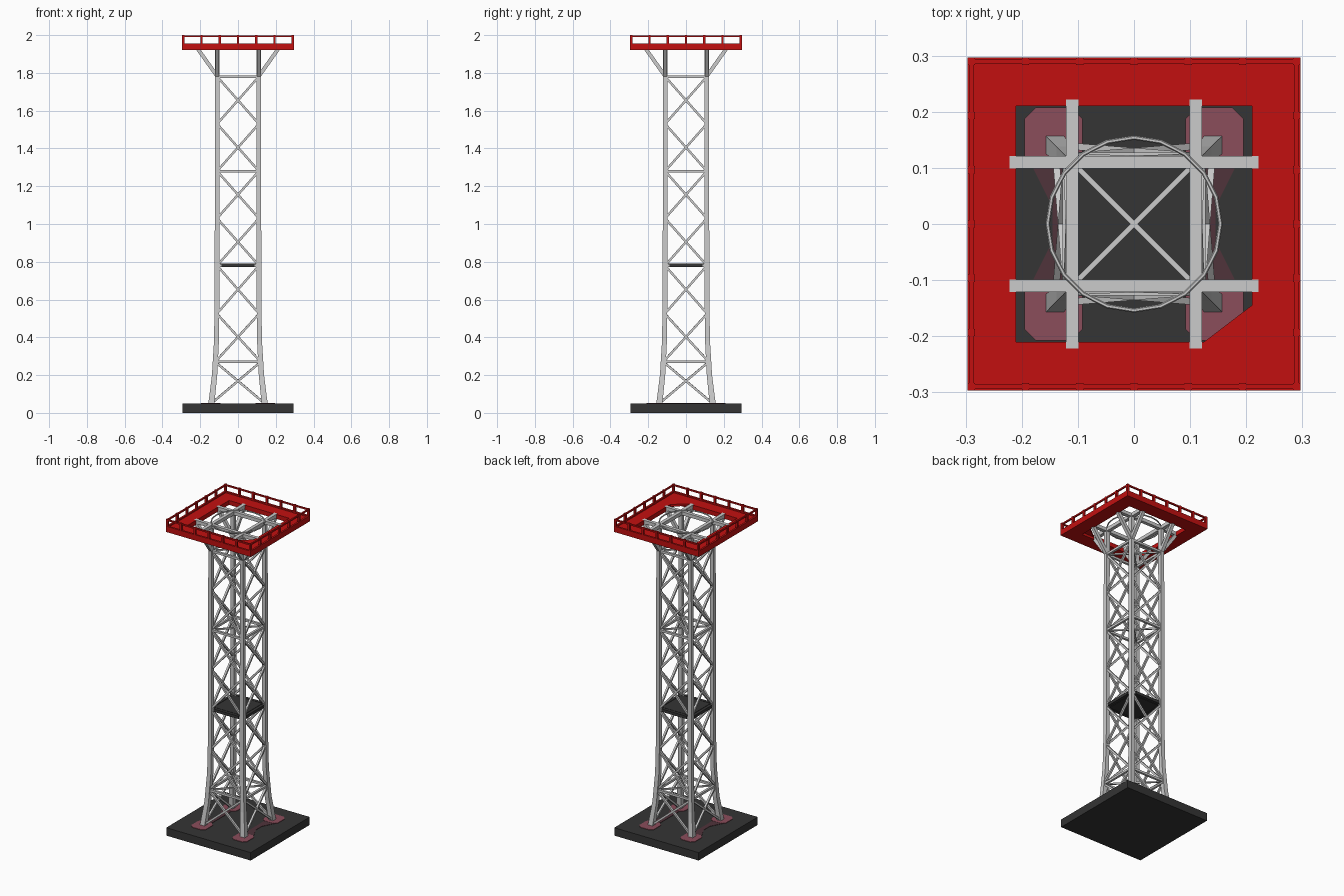
import bpy, bmesh, math
from mathutils import Vector

if "Cube" in bpy.data.objects:
    bpy.data.objects.remove(bpy.data.objects["Cube"])


def mat(name, r, g, b):
    m = bpy.data.materials.new(name)
    m.diffuse_color = (r, g, b, 1)
    m.use_nodes = True
    m.node_tree.nodes["Principled BSDF"].inputs["Base Color"].default_value = m.diffuse_color
    return m


STEEL = mat("light_steel", 0.60, 0.60, 0.60)
RED = mat("deck_red", 0.54, 0.005, 0.005)
DARK = mat("dark_concrete", 0.035, 0.035, 0.035)
PINK = mat("faded_red", 0.26, 0.075, 0.105)
MAROON = mat("dull_maroon", 0.08, 0.033, 0.043)


def finish(bm, name, material):
    bmesh.ops.recalc_face_normals(bm, faces=bm.faces)
    me = bpy.data.meshes.new(name)
    bm.to_mesh(me)
    bm.free()
    me.materials.append(material)
    ob = bpy.data.objects.new(name, me)
    bpy.context.collection.objects.link(ob)
    return ob


def skin(bm, rings):
    """Join equal rings of points into a closed solid."""
    vs = [[bm.verts.new(p) for p in r] for r in rings]
    n = len(vs[0])
    for a, b in zip(vs, vs[1:]):
        for i in range(n):
            j = (i + 1) % n
            bm.faces.new((a[i], a[j], b[j], b[i]))
    bm.faces.new(vs[0][::-1])
    bm.faces.new(vs[-1])


def prism(bm, outline, z0, z1):
    skin(bm, [[(x, y, z) for x, y in outline] for z in (z0, z1)])


def box(bm, x0, x1, y0, y1, z0, z1):
    prism(bm, [(x0, y0), (x1, y0), (x1, y1), (x0, y1)], z0, z1)


def bar(bm, a, b, w):
    """Square bar of width w between two points."""
    a, b = Vector(a), Vector(b)
    d = (b - a).normalized()
    up = Vector((0, 0, 1)) if abs(d.z) < 0.95 else Vector((0, 1, 0))
    s = d.cross(up).normalized() * w / 2
    t = s.cross(d).normalized() * w / 2
    skin(bm, [[p + s + t, p - s + t, p - s - t, p + s - t] for p in (a, b)])


def turn(k, p):
    """Rotate a point by k quarter turns about z."""
    x, y, z = p
    for _ in range(k % 4):
        x, y = -y, x
    return (x, y, z)


CORNERS = [(1, 1), (-1, 1), (-1, -1), (1, -1)]
# leg path: height, distance from centre, half width
LEG = [(0.05, 0.141, 0.016), (0.2, 0.124, 0.014), (0.38, 0.114, 0.013),
       (0.6, 0.111, 0.0125), (1.93, 0.110, 0.012)]


def leg_at(z):
    for (z0, c0, _), (z1, c1, _) in zip(LEG, LEG[1:]):
        if z <= z1:
            return c0 + (c1 - c0) * (z - z0) / (z1 - z0)
    return LEG[-1][1]


# base slab
bm = bmesh.new()
box(bm, -0.295, 0.295, -0.295, 0.295, 0, 0.05)
finish(bm, "base_slab", DARK)

# painted foot pads with cut corners, and the dull strips between them
bm = bmesh.new()
for sx, sy in CORNERS:
    x0, x1, y0, y1, c = 0.092, 0.195, 0.1, 0.208, 0.02
    prism(bm, [(sx * x, sy * y) for x, y in (
        (x0 + c, y0), (x1 - c, y0), (x1, y0 + c), (x1, y1 - c),
        (x1 - c, y1), (x0 + c, y1), (x0, y1 - c), (x0, y0 + c))], 0.049, 0.053)
finish(bm, "foot_pads", PINK)
bm = bmesh.new()
for s in (-1, 1):
    prism(bm, [(s * x, y) for x, y in ((0.115, -0.11), (0.185, -0.11), (0.145, -0.03),
               (0.145, 0.03), (0.185, 0.11), (0.115, 0.11))], 0.049, 0.052)
finish(bm, "pad_strips", MAROON)

# four legs flaring at the foot
bm = bmesh.new()
for sx, sy in CORNERS:
    skin(bm, [[(sx * c + dx * h, sy * c + dy * h, z) for dx, dy in CORNERS]
              for z, c, h in LEG])
finish(bm, "legs", STEEL)

# crossed bracing on all four sides
LEVELS = [0.05, 0.27, 0.525, 0.78, 1.03, 1.28, 1.53, 1.78]
bm = bmesh.new()
for k in range(4):
    for z0, z1 in zip(LEVELS, LEVELS[1:]):
        a, b = leg_at(z0), leg_at(z1)
        for s in (-1, 1):
            bar(bm, turn(k, (-s * a, -a, z0)), turn(k, (s * b, -b, z1)), 0.012)
finish(bm, "cross_braces", STEEL)

# horizontal frames with corner to corner ties
bm = bmesh.new()
for z in (0.27, 0.78, 1.28, 1.78):
    c = leg_at(z)
    for k in range(4):
        bar(bm, turn(k, (-c, -c, z)), turn(k, (c, -c, z)), 0.014)
    if z != 0.78:
        for s in (-1, 1):
            bar(bm, (-c, -s * c, z), (c, s * c, z), 0.009)
finish(bm, "horizontal_frames", STEEL)

# dark landing halfway up
bm = bmesh.new()
box(bm, -0.1, 0.1, -0.1, 0.1, 0.772, 0.79)
for k in range(4):
    bar(bm, turn(k, (-0.088, -0.112, 0.781)), turn(k, (0.088, -0.112, 0.781)), 0.018)
finish(bm, "middle_landing", DARK)

# deck beams and sloping struts
bm = bmesh.new()
for k in range(4):
    p, q = turn(k, (-0.222, -0.11, 1.938)), turn(k, (0.222, -0.11, 1.938))
    bar(bm, p, q, 0.022 if k % 2 else 0.0215)
finish(bm, "deck_beams", STEEL)
bm = bmesh.new()
for k in range(4):
    for s in (-1, 1):
        bar(bm, turn(k, (s * 0.11, -0.112, 1.785)), turn(k, (s * 0.11, -0.215, 1.93)), 0.02)
finish(bm, "deck_struts", STEEL)

# thin ring in the deck opening
bpy.ops.mesh.primitive_torus_add(major_radius=0.154, minor_radius=0.004,
                                 major_segments=20, minor_segments=6,
                                 location=(0, 0, 1.95))
ring = bpy.context.object
ring.name = "opening_ring"
ring.data.materials.append(STEEL)

# red deck with a square opening
bm = bmesh.new()
O, I, Z0, Z1 = 0.297, 0.21, 1.92, 1.948
loops = [[bm.verts.new((sx * r, sy * r, z)) for sx, sy in CORNERS]
         for r, z in ((O, Z0), (O, Z1), (I, Z1), (I, Z0))]
for a, b in zip(loops, loops[1:] + loops[:1]):
    for i in range(4):
        j = (i + 1) % 4
        bm.faces.new((a[i], a[j], b[j], b[i]))
# corner fillet in the opening
prism(bm, [(0.125, -0.21), (0.21, -0.21), (0.21, -0.145)], 1.935, Z1)
# raised edge around the deck
for k in range(4):
    bar(bm, turn(k, (-0.297, -0.291, 1.95)), turn(k, (0.297, -0.291, 1.95)), 0.012)
finish(bm, "deck", RED)

# railing posts and top rail
bm = bmesh.new()
for k in range(4):
    for i in range(6):
        x = -0.29 + i * 0.58 / 6
        bar(bm, turn(k, (x, -0.29, 1.945)), turn(k, (x, -0.29, 2.0)), 0.013)
    bar(bm, turn(k, (-0.294, -0.29, 1.994)), turn(k, (0.294, -0.29, 1.994)), 0.009)
finish(bm, "railing", RED)
